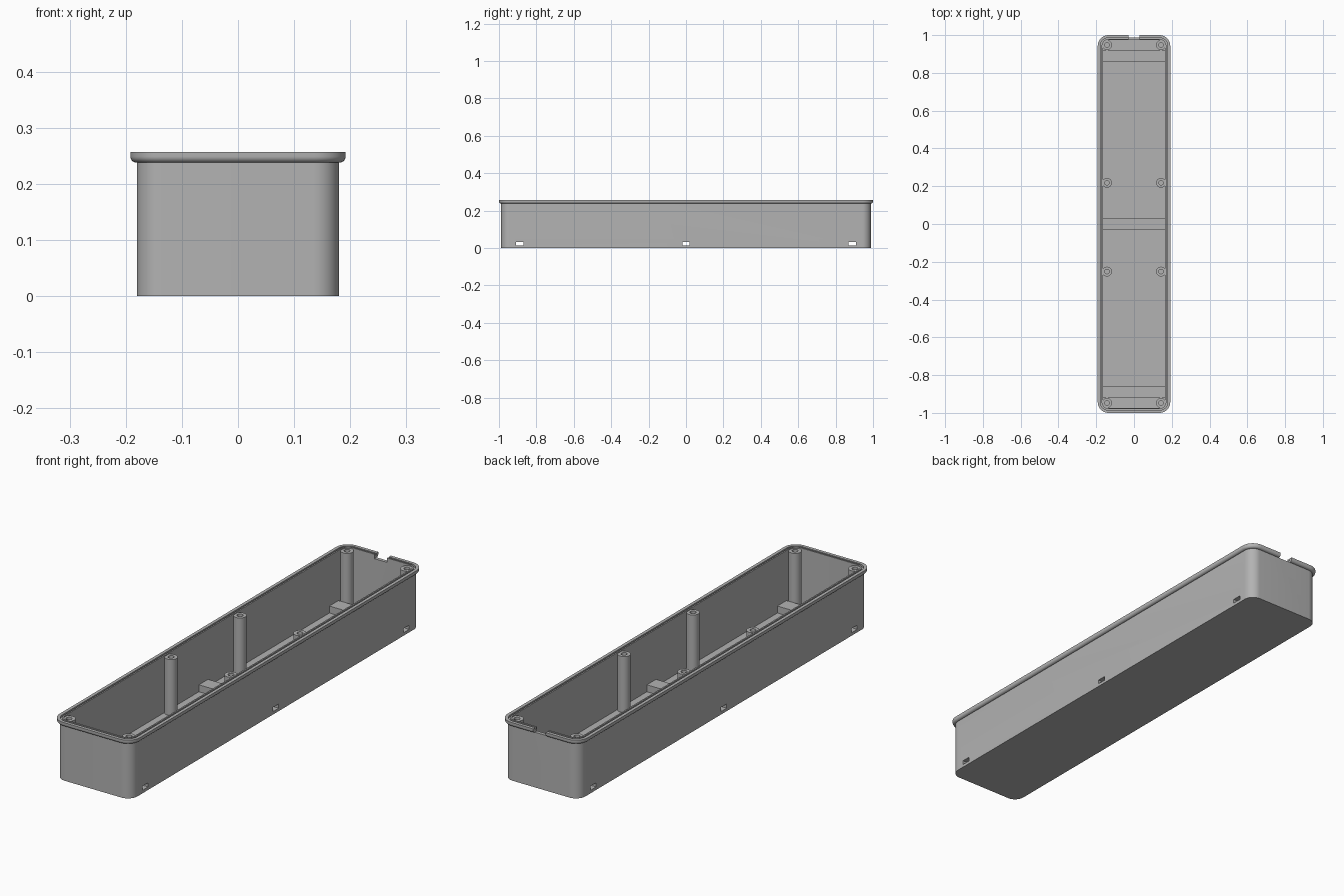
import bpy, bmesh, math
from mathutils import Matrix

if "Cube" in bpy.data.objects:
    bpy.data.objects.remove(bpy.data.objects["Cube"], do_unlink=True)

grey = bpy.data.materials.new("matte grey plastic")
colour = (0.45, 0.45, 0.45, 1)
grey.diffuse_color = colour
grey.use_nodes = True
grey.node_tree.nodes["Principled BSDF"].inputs["Base Color"].default_value = colour

HX, HY, CORNER = 0.18, 0.988, 0.045    # body half sizes and corner radius
WALL, FLOOR, TOP = 0.015, 0.011, 0.257
SLOT_Y = (-0.89, 0, 0.89)


def finish(name, bm):
    bmesh.ops.recalc_face_normals(bm, faces=bm.faces)
    mesh = bpy.data.meshes.new(name)
    bm.to_mesh(mesh)
    bm.free()
    mesh.materials.append(grey)
    obj = bpy.data.objects.new(name, mesh)
    bpy.context.collection.objects.link(obj)
    return obj


def box(name, x, y, z):
    """Box from (low, high) pairs."""
    bm = bmesh.new()
    size = [b - a for a, b in (x, y, z)]
    mid = [(a + b) / 2 for a, b in (x, y, z)]
    bmesh.ops.create_cube(bm, size=1, matrix=Matrix.Translation(mid) @ Matrix.Diagonal((*size, 1)))
    return finish(name, bm)


def cut(obj, cutters):
    for c in cutters:
        c.hide_render = True
        mod = obj.modifiers.new("cut", "BOOLEAN")
        mod.operation, mod.solver, mod.object = "DIFFERENCE", "EXACT", c
    deps = bpy.context.evaluated_depsgraph_get()
    mesh = bpy.data.meshes.new_from_object(obj.evaluated_get(deps))
    obj.modifiers.clear()
    obj.data = mesh


def smooth(obj):
    bpy.ops.object.select_all(action="DESELECT")
    obj.select_set(True)
    bpy.context.view_layer.objects.active = obj
    bpy.ops.object.shade_smooth_by_angle(angle=math.radians(35))


def rounded_ring(bm, grow, z, steps=10):
    """Rounded rectangle, grown outward from the body outline."""
    r = CORNER + grow
    verts = []
    for q, (sx, sy) in enumerate(((1, 1), (-1, 1), (-1, -1), (1, -1))):
        for i in range(steps + 1):
            a = (q + i / steps) * math.pi / 2
            verts.append(bm.verts.new((sx * (HX - CORNER) + r * math.cos(a),
                                       sy * (HY - CORNER) + r * math.sin(a), z)))
    return verts


# Tray: outer wall, rolled lip, gasket groove, inner wall and floor in one loft
lip, lip_z, roll = 0.012, 0.238, 0.011
profile = [(0, 0), (0, lip_z)]
profile += [(lip - roll + roll * math.sin(t), lip_z + roll * (1 - math.cos(t)))
            for t in (i * math.pi / 12 for i in range(7))]
profile += [(lip, TOP), (-0.002, TOP), (-0.002, TOP - 0.008), (-0.009, TOP - 0.008),
            (-0.009, TOP), (-WALL, TOP), (-WALL, FLOOR)]
bm = bmesh.new()
rings = [rounded_ring(bm, g, z) for g, z in profile]
for low, high in zip(rings, rings[1:]):
    for i in range(len(low)):
        j = (i + 1) % len(low)
        bm.faces.new((low[i], low[j], high[j], high[i]))
bm.faces.new(rings[0])
bm.faces.new(rings[-1])
tray = finish("tray", bm)

# Strap slots through the side walls and a cable notch in the back rim
slots = [box("slot_cutter", (-0.3, 0.3), (y - 0.02, y + 0.02), (0.013, 0.031)) for y in SLOT_Y]
notch = box("notch_cutter", (-0.03, 0.03), (HY - 0.03, 1.05), (lip_z, 0.3))
cut(tray, slots + [notch])
smooth(tray)

# Strap tunnels across the floor
for y, slot in zip(SLOT_Y, slots):
    tunnel = box("strap_tunnel", (-HX + 0.01, HX - 0.01), (y - 0.031, y + 0.031), (0.005, 0.041))
    cut(tunnel, [slot])

# Hollow screw posts, mirrored left and right
POST_R, HOLE_R, POST_TOP, DEPTH = 0.026, 0.012, 0.252, 0.08
post_profile = [(POST_R, 0.005), (POST_R, POST_TOP), (HOLE_R, POST_TOP), (HOLE_R, POST_TOP - DEPTH)]
for x in (-0.143, 0.143):
    for y in (-0.948, -0.252, 0.218, 0.948):
        bm = bmesh.new()
        n = 28
        loops = [[bm.verts.new((x + r * math.cos(2 * math.pi * i / n),
                                y + r * math.sin(2 * math.pi * i / n), z)) for i in range(n)]
                 for r, z in post_profile]
        for a, b in zip(loops, loops[1:]):
            for i in range(n):
                j = (i + 1) % n
                bm.faces.new((a[i], a[j], b[j], b[i]))
        bm.faces.new(loops[0])
        bm.faces.new(loops[-1])
        smooth(finish("screw_post", bm))

for c in slots + [notch]:
    bpy.data.objects.remove(c, do_unlink=True)
